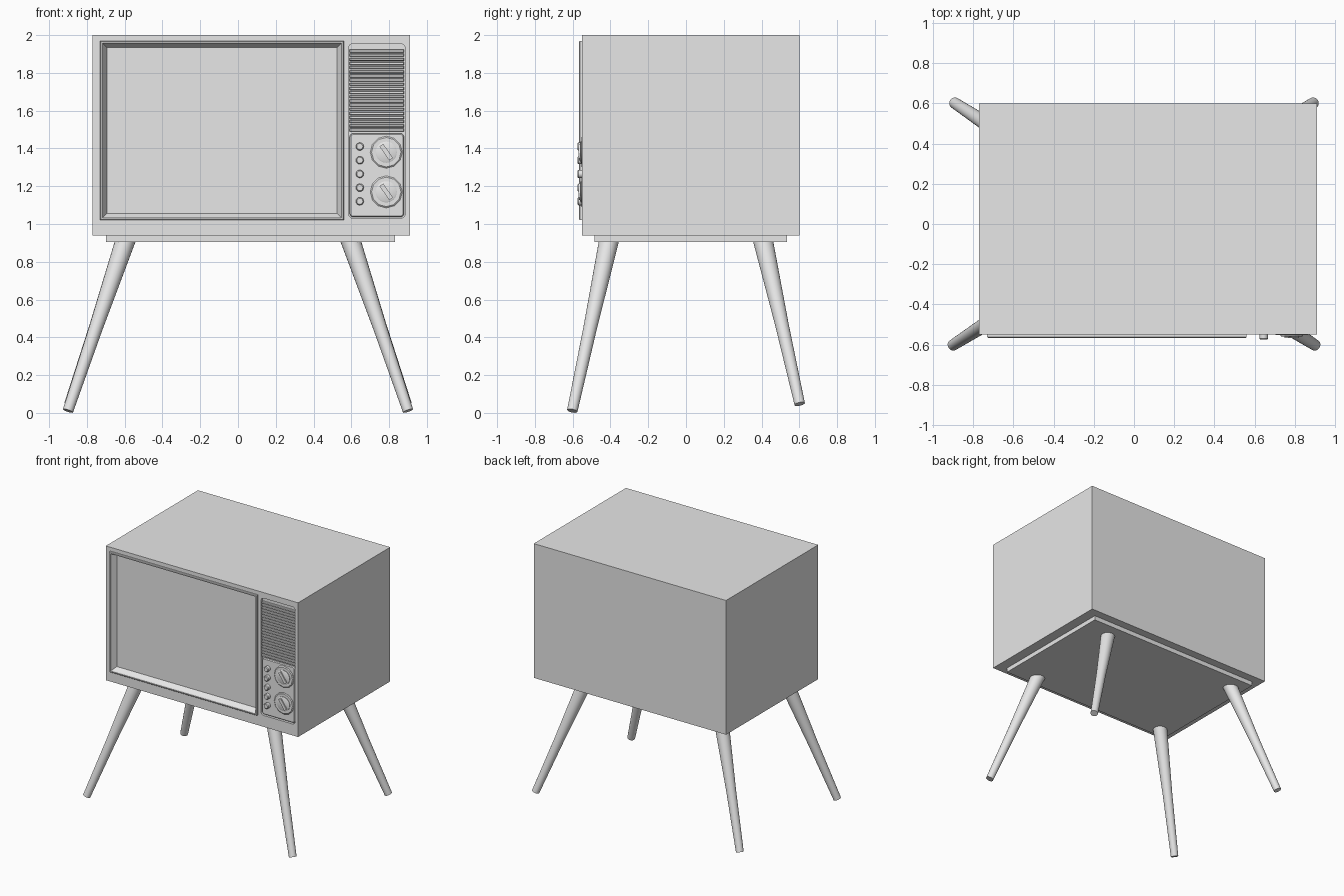
import bpy, bmesh, math
from mathutils import Vector

cube = bpy.data.objects.get("Cube")
if cube:
    bpy.data.objects.remove(cube, do_unlink=True)

grey = bpy.data.materials.new("plain_grey")
grey.use_nodes = True
grey.diffuse_color = (0.8, 0.8, 0.8, 1)
grey.node_tree.nodes["Principled BSDF"].inputs["Base Color"].default_value = (0.8, 0.8, 0.8, 1)


def finish(name, bm, smooth=False):
    bmesh.ops.recalc_face_normals(bm, faces=bm.faces)
    mesh = bpy.data.meshes.new(name)
    bm.to_mesh(mesh)
    bm.free()
    mesh.materials.append(grey)
    ob = bpy.data.objects.new(name, mesh)
    bpy.context.collection.objects.link(ob)
    bpy.context.view_layer.objects.active = ob
    if smooth:
        bpy.ops.object.select_all(action='DESELECT')
        ob.select_set(True)
        bpy.ops.object.shade_smooth_by_angle(angle=math.radians(35))
    return ob


def loft(name, rings, smooth=False, cap_start=True):
    """Skin a list of equal-length point rings and cap the ends."""
    bm = bmesh.new()
    loops = [[bm.verts.new(p) for p in ring] for ring in rings]
    n = len(loops[0])
    for a, b in zip(loops, loops[1:]):
        for i in range(n):
            j = (i + 1) % n
            bm.faces.new((a[i], a[j], b[j], b[i]))
    if cap_start:
        bm.faces.new(loops[0])
    bm.faces.new(loops[-1])
    return finish(name, bm, smooth)


def rect(x0, x1, z0, z1, y, inset=0.0, radius=0.0):
    """Rectangle in the front plane, with rounded corners if radius is set."""
    x0, x1, z0, z1 = x0 + inset, x1 - inset, z0 + inset, z1 - inset
    if not radius:
        return [(x0, y, z0), (x1, y, z0), (x1, y, z1), (x0, y, z1)]
    pts = []
    corners = ((x1, z1, -1, -1), (x0, z1, 1, -1), (x0, z0, 1, 1), (x1, z0, -1, 1))
    for k, (cx, cz, sx, sz) in enumerate(corners):
        for s in range(6):
            a = math.radians(90 * k + 18 * s)
            pts.append((cx + radius * (sx + math.cos(a)), y,
                        cz + radius * (sz + math.sin(a))))
    return pts


def box(name, x0, x1, y0, y1, z0, z1):
    return loft(name, [rect(x0, x1, z0, z1, y1), rect(x0, x1, z0, z1, y0)])


def tube(name, start, end, stations, sides=24):
    """Straight round part; stations are (fraction along, radius)."""
    start, end = Vector(start), Vector(end)
    turn = (end - start).to_track_quat('Z', 'Y')
    rings = []
    for t, r in stations:
        centre = start.lerp(end, t)
        rings.append([centre + turn @ Vector((r * math.cos(math.tau * i / sides),
                                              r * math.sin(math.tau * i / sides), 0))
                      for i in range(sides)])
    return loft(name, rings, True)


def carve(target, cutter):
    mod = target.modifiers.new("cut", 'BOOLEAN')
    mod.object, mod.operation, mod.solver = cutter, 'DIFFERENCE', 'EXACT'
    bpy.context.view_layer.objects.active = target
    bpy.ops.object.modifier_apply(modifier=mod.name)
    bpy.data.objects.remove(cutter, do_unlink=True)


# Cabinet with openings for the screen and the control panel
FRONT = -0.55
SCREEN = (-0.73, 0.56, 1.02, 1.97)
PANEL = (0.585, 0.885, 1.03, 1.955)
cabinet = box("cabinet", -0.77, 0.91, FRONT, 0.60, 0.94, 2.0)
carve(cabinet, loft("screen_cutter", [rect(*SCREEN, y, 0.008) for y in (-0.65, -0.51)]))
carve(cabinet, loft("panel_cutter", [rect(*PANEL, y, 0, 0.025) for y in (-0.65, -0.53)]))
box("base_plate", -0.70, 0.83, -0.485, 0.535, 0.905, 0.945)

# Raised screen surround stepping down to the sunken screen
loft("screen_and_surround", [rect(*SCREEN, FRONT + 0.002), rect(*SCREEN, -0.562),
                             rect(*SCREEN, -0.566, 0.004), rect(*SCREEN, -0.566, 0.012),
                             rect(*SCREEN, -0.553, 0.016), rect(*SCREEN, -0.52, 0.036)],
     cap_start=False)

# Control panel: lower plate and speaker grille
px0, px1, pz0, pz1 = PANEL
plate = (px0 + 0.006, px1 - 0.006, pz0 + 0.006, 1.48)
loft("control_plate", [rect(*plate, -0.528, 0, 0.02), rect(*plate, -0.54, 0, 0.02),
                       rect(*plate, -0.546, 0.006, 0.014)])
SLATS = 20
pitch = (1.93 - 1.49) / SLATS
for i in range(SLATS):
    z = 1.49 + pitch * i
    slat = (px0 + 0.006, px1 - 0.006, z, z + pitch * 0.7)
    loft("grille_slat", [rect(*slat, -0.529), rect(*slat, -0.543), rect(*slat, -0.547, 0.003)])

# Row of push buttons
for i in range(5):
    z = 1.12 + 0.0725 * i
    tube("push_button", (0.645, -0.54, z), (0.645, -0.575, z),
         [(0, 0.021), (0.85, 0.021), (1, 0.016)], 16)

# Two tuning dials with a slanted grip bar
for z in (1.38, 1.17):
    x = 0.785
    tube("dial_ring", (x, -0.54, z), (x, -0.553, z), [(0, 0.085), (0.6, 0.085), (1, 0.078)], 12)
    tube("dial_knob", (x, -0.55, z), (x, -0.56, z), [(0, 0.056), (0.7, 0.056), (1, 0.05)])
    grip = box("dial_grip", -0.012, 0.012, -0.008, 0.008, -0.045, 0.045)
    grip.location = (x, -0.56, z)
    grip.rotation_euler.y = math.radians(-35)

# Splayed tapering legs; the rear pair is slightly shorter
for side, side_name in ((-1, "right"), (1, "left")):
    for depth, end_name, foot_x, foot_z in ((-1, "front", 0.9, 0.011), (1, "back", 0.892, 0.047)):
        tube(f"{end_name}_{side_name}_leg", (side * 0.592, depth * 0.405, 0.925),
             (side * foot_x, depth * 0.602, foot_z),
             [(0, 0.053), (0.52, 0.036), (1, 0.028)])
